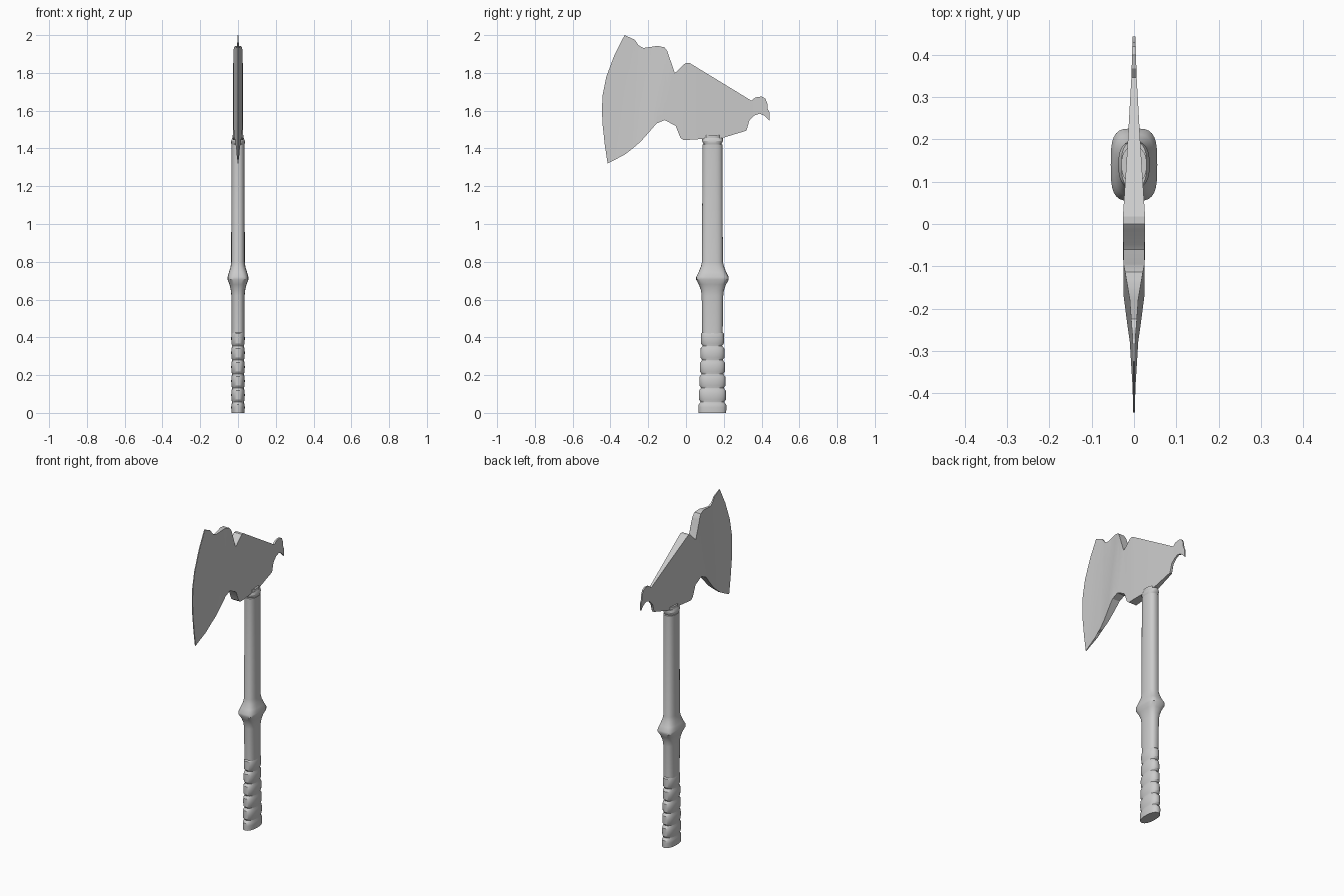
import bpy, bmesh, math

if "Cube" in bpy.data.objects:
    bpy.data.objects.remove(bpy.data.objects["Cube"])

HANDLE_Y = 0.14


def finish(name, bm, angle):
    bmesh.ops.recalc_face_normals(bm, faces=bm.faces)
    me = bpy.data.meshes.new(name)
    bm.to_mesh(me)
    bm.free()
    ob = bpy.data.objects.new(name, me)
    bpy.context.collection.objects.link(ob)
    bpy.ops.object.select_all(action='DESELECT')
    ob.select_set(True)
    bpy.context.view_layer.objects.active = ob
    bpy.ops.object.shade_smooth_by_angle(angle=math.radians(angle))
    return ob


def loft(name, rings, seg=28):
    """Stack of rounded sections: (z, half x, half y, squareness)."""
    bm = bmesh.new()
    loops = []
    for z, a, b, n in rings:
        loop = []
        for i in range(seg):
            t = 2 * math.pi * i / seg
            c, s = math.cos(t), math.sin(t)
            x = a * math.copysign(abs(c) ** (2 / n), c)
            y = b * math.copysign(abs(s) ** (2 / n), s)
            loop.append(bm.verts.new((x, HANDLE_Y + y, z)))
        loops.append(loop)
    for lo, hi in zip(loops, loops[1:]):
        for i in range(seg):
            j = (i + 1) % seg
            bm.faces.new((lo[i], lo[j], hi[j], hi[i]))
    bm.faces.new(loops[0][::-1])
    bm.faces.new(loops[-1])
    return finish(name, bm, 30)


# Axe head: side outline (y, z), thickened by distance from the middle
outline = [
    (-.325, 2.0), (-.272, 1.976), (-.25, 1.945), (-.225, 1.932), (-.19, 1.937),
    (-.15, 1.943), (-.113, 1.935), (-.098, 1.913), (-.073, 1.835), (-.06, 1.80),
    (-.048, 1.808), (-.013, 1.843), (.0, 1.853), (.018, 1.853), (.346, 1.653),
    (.367, 1.67), (.399, 1.675), (.42, 1.664), (.43, 1.64), (.432, 1.61),
    (.443, 1.59), (.441, 1.547), (.415, 1.574), (.388, 1.584), (.362, 1.574),
    (.335, 1.547), (.325, 1.53), (.32, 1.494), (.283, 1.489), (.246, 1.473),
    (.198, 1.457), (-.013, 1.444), (-.03, 1.457), (-.055, 1.52), (-.077, 1.542),
    (-.113, 1.55), (-.156, 1.532), (-.193, 1.489), (-.24, 1.436), (-.283, 1.399),
    (-.309, 1.394), (-.325, 1.367), (-.415, 1.32), (-.43, 1.42), (-.442, 1.53),
    (-.445, 1.61), (-.441, 1.685), (-.422, 1.78), (-.378, 1.897)]
stations = [(-.6, .002), (-.36, .003), (-.26, .01), (-.21, .0185), (-.17, .025),
            (.02, .026), (.2, .0145), (.35, .006), (.5, .002)]
LEAN = 0.186


def half_thickness(y, z):
    u = y - LEAN * (z - 1.5) if y < -.03 else y
    for (u0, t0), (u1, t1) in zip(stations, stations[1:]):
        if u0 <= u <= u1:
            return t0 + (t1 - t0) * (u - u0) / (u1 - u0)
    return .002


bm = bmesh.new()
bm.faces.new([bm.verts.new((0, y, z)) for y, z in outline])
bmesh.ops.triangulate(bm, faces=bm.faces[:])
for u, _ in stations[1:-1]:
    bmesh.ops.bisect_plane(bm, geom=bm.verts[:] + bm.edges[:] + bm.faces[:],
                           plane_co=(0, u, 1.5),
                           plane_no=(0, 1, -LEAN if u < -.03 else 0), dist=1e-5)
front = bm.verts[:]
ext = bmesh.ops.extrude_face_region(bm, geom=bm.faces[:], use_keep_orig=True)
back = [g for g in ext['geom'] if isinstance(g, bmesh.types.BMVert)]
for verts, side in ((front, -1), (back, 1)):
    for v in verts:
        v.co.x = side * half_thickness(v.co.y, v.co.z)
finish("axe_head", bm, 25)

# Shaft with flared ridge
loft("shaft", [
    (.42, .034, .054, 2.5), (.62, .035, .057, 2.5), (.65, .038, .061, 2.6),
    (.68, .045, .072, 3), (.705, .055, .086, 3.5), (.72, .055, .086, 3.5),
    (.745, .048, .073, 3), (.775, .039, .061, 2.6), (.80, .036, .055, 2.5),
    (1.40, .035, .053, 2.5), (1.42, .035, .053, 2.5), (1.425, .03, .043, 2.3), (1.47, .03, .043, 2.3)])

# Socket collar under the head
loft("collar", [(1.415, .032, .043, 2.5), (1.428, .036, .05, 2.5),
                (1.44, .037, .056, 2.5), (1.455, .03, .056, 2.5)])

# Grip wrapped in rounded bands
edges = [0, .058, .132, .206, .28, .355, .433]
rings = []
for z0, z1 in zip(edges, edges[1:]):
    b = .074 - .036 * z0
    w = z1 - z0
    low = .0 if z0 == 0 else .01
    rings += [(z0, .031, b - low, 2.3), (z0 + .012, .035, b - .001, 2.3),
              (z0 + w * .5, .036, b, 2.3), (z1 - .014, .035, b - .001, 2.3),
              (z1 - .003, .031, b - .01, 2.3)]
rings[0] = (0, .035, .073, 2.3)
loft("grip", rings)
